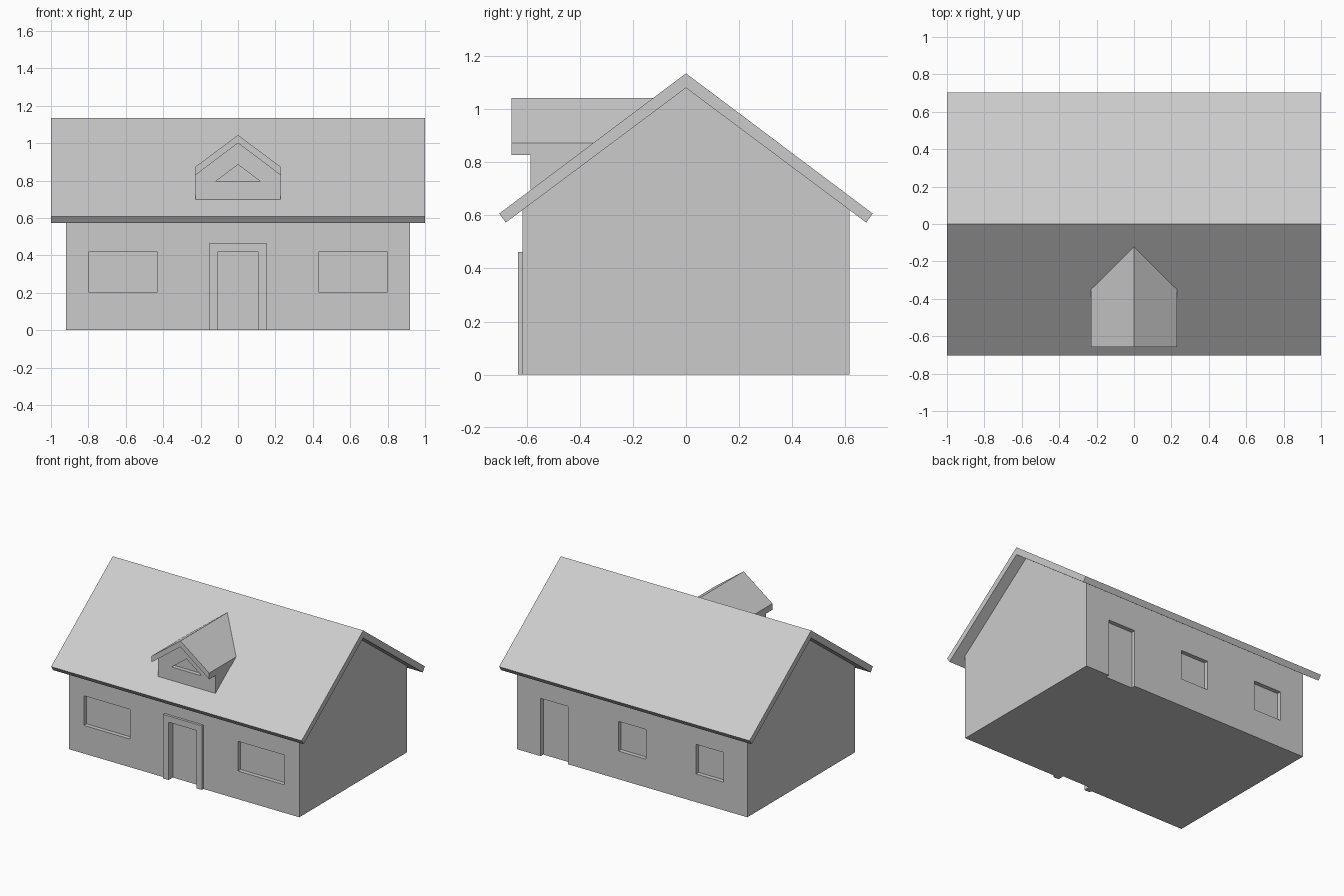
import bpy, bmesh

if "Cube" in bpy.data.objects:
    bpy.data.objects.remove(bpy.data.objects["Cube"])


def prisms(name, parts):
    """Each part is (profile, axis, start, end): profile extruded along 'x' or 'y'."""
    bm = bmesh.new()
    for profile, axis, start, end in parts:
        place = (lambda p, t: (t, p[0], p[1])) if axis == 'x' else (lambda p, t: (p[0], t, p[1]))
        face = bm.faces.new([bm.verts.new(place(p, start)) for p in profile])
        shift = (end - start, 0, 0) if axis == 'x' else (0, end - start, 0)
        geom = bmesh.ops.extrude_face_region(bm, geom=[face], use_keep_orig=True)["geom"]
        bmesh.ops.translate(bm, vec=shift, verts=[g for g in geom if isinstance(g, bmesh.types.BMVert)])
    bmesh.ops.recalc_face_normals(bm, faces=bm.faces)
    mesh = bpy.data.meshes.new(name)
    bm.to_mesh(mesh)
    bm.free()
    obj = bpy.data.objects.new(name, mesh)
    bpy.context.collection.objects.link(obj)
    return obj


def mirrored(half):
    """Complete a symmetric profile from its right half; points on the axis stay single."""
    return half + [(-u, v) for u, v in reversed(half) if u]


def rect(x0, x1, z0, z1):
    return [(x0, z0), (x1, z0), (x1, z1), (x0, z1)]


def cut(obj, cutter):
    cutter.hide_render = True
    cutter.hide_viewport = False
    cutter.display_type = 'WIRE'
    mod = obj.modifiers.new("openings", 'BOOLEAN')
    mod.operation = 'DIFFERENCE'
    mod.solver = 'EXACT'
    mod.object = cutter
    # Bake the result, then drop the cutter
    bpy.context.view_layer.objects.active = obj
    bpy.ops.object.modifier_apply(modifier=mod.name)
    bpy.data.objects.remove(cutter)


HEAD, SILL, WALL_Y, RECESS = 0.417, 0.203, 0.615, 0.03

# House body with gable ends
walls = prisms("house_walls", [
    (mirrored([(0, 1.08), (WALL_Y, 0.621), (WALL_Y, 0)]), 'x', -0.92, 0.92)])

# Recessed doors and windows, front and back
front = [rect(-0.80, -0.43, SILL, HEAD), rect(0.43, 0.80, SILL, HEAD), rect(-0.11, 0.11, -0.1, HEAD)]
back = [rect(-0.11, 0.11, SILL, HEAD), rect(-0.73, -0.51, SILL, HEAD), rect(0.51, 0.73, -0.1, HEAD)]
inner = WALL_Y - RECESS
cut(walls, prisms("opening_cutter",
                  [(r, 'y', -0.75, -inner) for r in front] +
                  [(r, 'y', inner, 0.75) for r in back]))

# Front door surround
prisms("door_frame", [
    ([(-0.155, 0), (-0.155, 0.462), (0.155, 0.462), (0.155, 0),
      (0.11, 0), (0.11, HEAD), (-0.11, HEAD), (-0.11, 0)], 'y', -0.633, -WALL_Y)])

# Main roof slab, folded at the ridge
prisms("main_roof", [
    ([(0, 1.135), (0.703, 0.607), (0.679, 0.573), (0, 1.08),
      (-0.679, 0.573), (-0.703, 0.607)], 'x', -1, 1)])

# Dormer walls with a recessed triangular window
dormer = prisms("dormer_walls", [
    (mirrored([(0, 1.0), (0.228, 0.83), (0.228, 0.698)]), 'y', -0.585, -0.12)])
cut(dormer, prisms("dormer_window_cutter", [
    ([(-0.12, 0.795), (0.12, 0.795), (0, 0.885)], 'y', -0.7, -0.555)]))

# Dormer roof, running back into the main slope
prisms("dormer_roof", [
    ([(0, 1.043), (0.23, 0.872), (0.23, 0.827), (0, 1.0),
      (-0.23, 0.827), (-0.23, 0.872)], 'y', -0.657, -0.11)])
